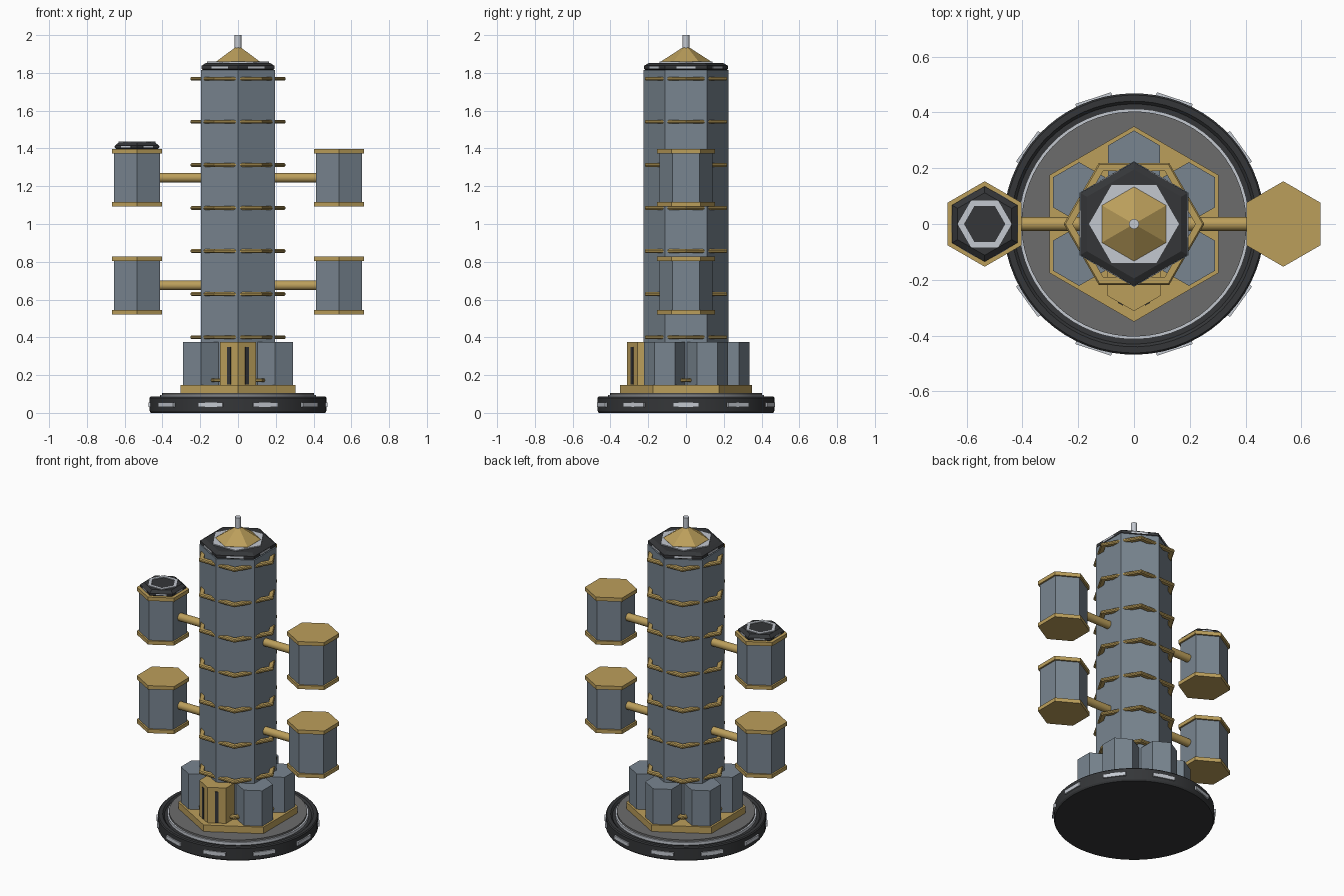
import bpy, bmesh
from math import pi, cos, sin, radians
from mathutils import Matrix

if "Cube" in bpy.data.objects:
    bpy.data.objects.remove(bpy.data.objects["Cube"])


def material(name, r, g, b):
    m = bpy.data.materials.new(name)
    m.diffuse_color = (r, g, b, 1)
    m.use_nodes = True
    m.node_tree.nodes["Principled BSDF"].inputs["Base Color"].default_value = m.diffuse_color
    return m


STEEL = material("steel_blue", .19, .235, .28)
GOLD = material("gold", .5, .345, .105)
DARK = material("dark", .035, .037, .04)
MID = material("mid_grey", .15, .15, .15)
LIGHT = material("light_panel", .55, .58, .63)
POINT_Y = pi / 6      # hexagon with corners towards front and back
POINT_X = 0           # hexagon with corners towards the sides


def finish(name, bm, mat):
    bmesh.ops.recalc_face_normals(bm, faces=bm.faces)
    me = bpy.data.meshes.new(name)
    bm.to_mesh(me)
    bm.free()
    me.materials.append(mat)
    ob = bpy.data.objects.new(name, me)
    bpy.context.collection.objects.link(ob)
    return ob


def lathe(name, profile, mat, n=6, rot=POINT_Y, x=0, y=0, loop=False):
    """Revolve (radius, z) points in n steps; loop makes a closed hollow ring."""
    bm = bmesh.new()
    rows = [[bm.verts.new((x + r * cos(rot + 2 * pi * i / n),
                           y + r * sin(rot + 2 * pi * i / n), z)) for i in range(n)]
            for r, z in profile]
    pairs = list(zip(rows, rows[1:]))
    if loop:
        pairs.append((rows[-1], rows[0]))
    else:
        bm.faces.new(rows[0])
        bm.faces.new(rows[-1])
    for a, b in pairs:
        for i in range(n):
            j = (i + 1) % n
            bm.faces.new((a[i], a[j], b[j], b[i]))
    return finish(name, bm, mat)


def prism(name, r, z0, z1, mat, **kw):
    return lathe(name, [(r, z0), (r, z1)], mat, **kw)


def panels(name, angles, dist, z, size, mat, x=0, y=0):
    """Flat boxes facing outwards at the given angles around a centre."""
    bm = bmesh.new()
    for a in angles:
        m = (Matrix.Translation((x, y, z)) @ Matrix.Rotation(radians(a), 4, 'Z')
             @ Matrix.Translation((dist, 0, 0)) @ Matrix.Diagonal((*size, 1)))
        bmesh.ops.create_cube(bm, size=1, matrix=m)
    return finish(name, bm, mat)


def smooth(ob):
    bpy.ops.object.select_all(action='DESELECT')
    ob.select_set(True)
    bpy.context.view_layer.objects.active = ob
    bpy.ops.object.shade_smooth_by_angle(angle=radians(25))


# Round base with groove, light trim and ten rim windows
smooth(lathe("base_rim", [(.462, 0), (.468, .01), (.468, .08), (.462, .086), (.44, .086),
                          (.43, .076), (.405, .076)], DARK, n=64))
smooth(lathe("base_trim_ring", [(.413, .07), (.413, .094), (.403, .094), (.403, .07)],
             LIGHT, n=64, loop=True))
smooth(prism("base_deck", .403, .07, .106, MID, n=64))
panels("base_windows", range(0, 360, 36), .465, .043, (.018, .135, .024), LIGHT)

# Gold platform with five corner pods and a front entrance
prism("platform", .35, .1, .148, GOLD)
for k, a in enumerate((30, 90, 150, 210, 330)):
    prism(f"corner_pod_{k + 1}", .108, .14, .376, STEEL,
          x=.227 * cos(radians(a)), y=.227 * sin(radians(a)))
prism("entrance", .11, .14, .376, GOLD, y=-.202)
panels("entrance_slits", (-60, -120), .0953, .25, (.006, .022, .2), DARK, y=-.202)

# Main tower with gold bands turned half a step
prism("tower", .225, .12, 1.815, STEEL)
for k in range(8):
    z = .173 + .228 * k
    lathe(f"tower_band_{k + 1}", [(.22, z - .01), (.246, z - .01), (.252, z - .004),
                                  (.252, z + .004), (.246, z + .01), (.22, z + .01)],
          GOLD, rot=POINT_X, loop=True)

# Tower cap, gold roof and antenna
lathe("tower_cap", [(.208, 1.81), (.222, 1.82), (.222, 1.838), (.195, 1.853)], DARK)
panels("tower_cap_windows", range(0, 360, 60), .1915, 1.829, (.006, .1, .012), LIGHT)
prism("roof_collar", .163, 1.845, 1.859, LIGHT, rot=POINT_X)
lathe("roof", [(.133, 1.85), (.133, 1.86), (.012, 1.938)], GOLD)
smooth(prism("antenna", .018, 1.9, 2.0, LIGHT, n=16))

# Side pods on arms
for side, s in (("left", -1), ("right", 1)):
    for level, z0 in (("lower", .522), ("upper", 1.092)):
        tag, x = f"{side}_{level}", s * .535
        prism(f"{tag}_pod", .141, z0 + .01, z0 + .296, STEEL, x=x)
        prism(f"{tag}_pod_floor", .153, z0, z0 + .024, GOLD, x=x)
        prism(f"{tag}_pod_roof", .153, z0 + .282, z0 + .306, GOLD, x=x)
        bm = bmesh.new()
        bmesh.ops.create_cone(bm, cap_ends=True, segments=16, radius1=.025, radius2=.025,
                              depth=.25, matrix=Matrix.Translation((s * .3, 0, z0 + .153))
                              @ Matrix.Rotation(pi / 2, 4, 'Y'))
        smooth(finish(f"{tag}_arm", bm, GOLD))

# Dark hatch on the upper left pod
lathe("hatch", [(.125, 1.395), (.135, 1.403), (.135, 1.415), (.112, 1.431)], DARK, x=-.535)
panels("hatch_windows", range(0, 360, 60), .116, 1.409, (.006, .06, .01), LIGHT, x=-.535)
lathe("hatch_ring", [(.097, 1.42), (.097, 1.436), (.074, 1.436), (.074, 1.42)],
      LIGHT, rot=POINT_X, x=-.535, loop=True)
